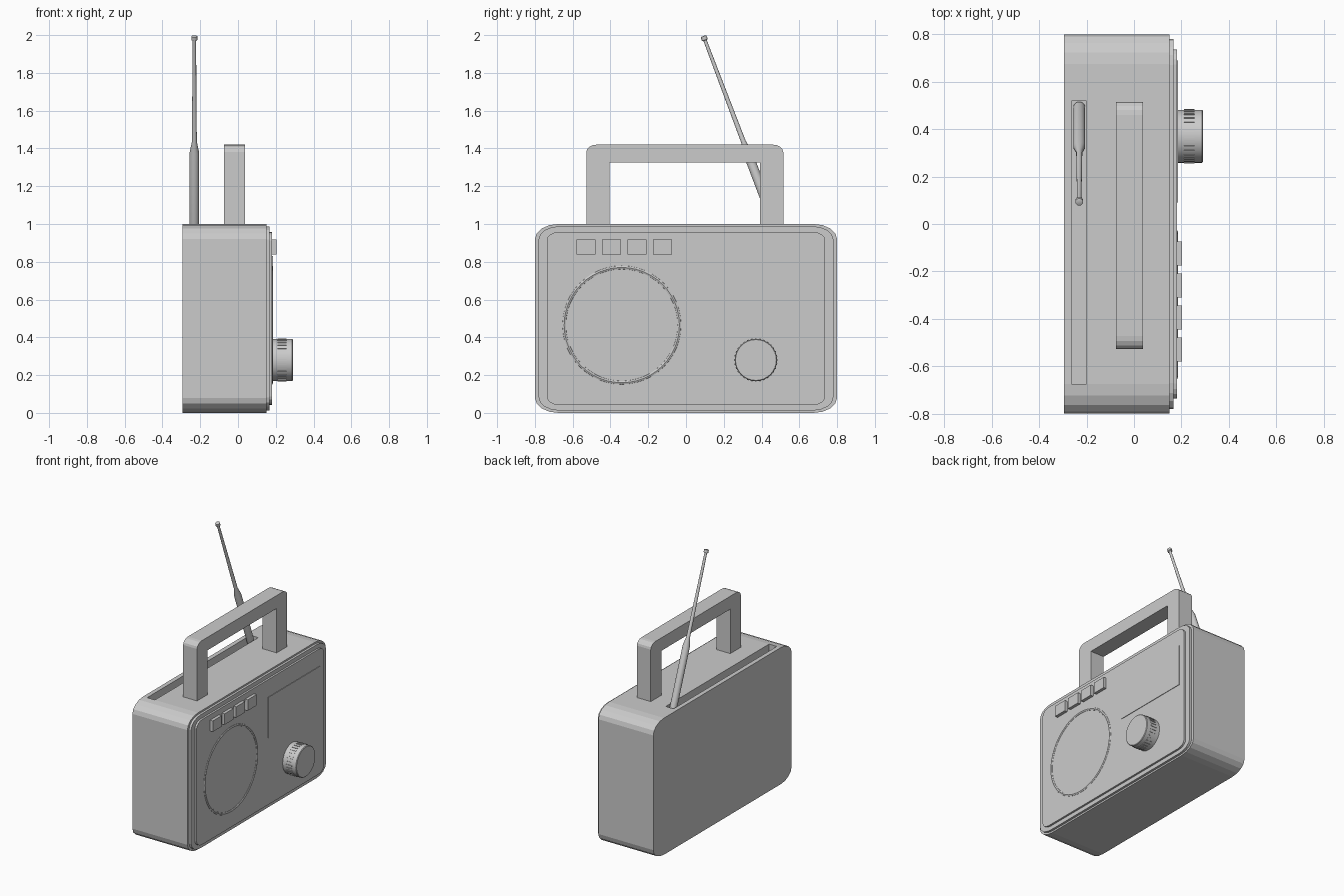
import bpy, bmesh
from math import pi, cos, sin
from mathutils import Vector, Matrix

if "Cube" in bpy.data.objects:
    bpy.data.objects.remove(bpy.data.objects["Cube"])


def finish(name, bm, smooth=False):
    bmesh.ops.recalc_face_normals(bm, faces=bm.faces)
    mesh = bpy.data.meshes.new(name)
    bm.to_mesh(mesh)
    bm.free()
    obj = bpy.data.objects.new(name, mesh)
    bpy.context.collection.objects.link(obj)
    bpy.ops.object.select_all(action='DESELECT')
    bpy.context.view_layer.objects.active = obj
    obj.select_set(True)
    if smooth:
        bpy.ops.object.shade_smooth_by_angle(angle=0.6)
    return obj


def corner(cy, cz, ry, rz, start, n=4):
    """Quarter ellipse of points in the YZ plane."""
    return [(cy + ry * cos(start + pi / 2 * i / n), cz + rz * sin(start + pi / 2 * i / n))
            for i in range(n + 1)]


def rounded(y0, y1, z0, z1, ry, rz):
    return (corner(y1 - ry, z1 - rz, ry, rz, 0) + corner(y0 + ry, z1 - rz, ry, rz, pi / 2)
            + corner(y0 + ry, z0 + rz, ry, rz, pi) + corner(y1 - ry, z0 + rz, ry, rz, 1.5 * pi))


def prism(name, x0, x1, profile):
    """Extrude a YZ profile along X."""
    bm = bmesh.new()
    face = bm.faces.new([bm.verts.new((x0, y, z)) for y, z in profile])
    ext = bmesh.ops.extrude_face_region(bm, geom=[face])['geom']
    bmesh.ops.translate(bm, vec=(x1 - x0, 0, 0),
                        verts=[v for v in ext if isinstance(v, bmesh.types.BMVert)])
    return finish(name, bm)


def box(name, x0, x1, y0, y1, z0, z1):
    return prism(name, x0, x1, [(y0, z0), (y1, z0), (y1, z1), (y0, z1)])


def lathe(name, origin, axis, profile, n):
    """Revolve (radius, height) points about an axis and cap both ends."""
    rot = Vector((0, 0, 1)).rotation_difference(Vector(axis)).to_matrix().to_4x4()
    bm = bmesh.new()
    rings = [[bm.verts.new((r * cos(2 * pi * i / n), r * sin(2 * pi * i / n), h)) for i in range(n)]
             for r, h in profile]
    for a, b in zip(rings, rings[1:]):
        for i in range(n):
            bm.faces.new((a[i], a[(i + 1) % n], b[(i + 1) % n], b[i]))
    bm.faces.new(rings[0])
    bm.faces.new(rings[-1])
    bm.transform(Matrix.Translation(origin) @ rot)
    return finish(name, bm, True)


# Case with a slot for the folded antenna
case = prism("case", -0.295, 0.15, rounded(-0.8, 0.8, 0, 1, 0.125, 0.08))
cutter = box("slot_cutter", -0.263, -0.2, -0.675, 0.52, 0.93, 1.1)
cutter.hide_render = True
mod = case.modifiers.new("slot", 'BOOLEAN')
mod.operation, mod.solver, mod.object = 'DIFFERENCE', 'EXACT', cutter
bpy.context.view_layer.objects.active = case
bpy.ops.object.modifier_apply(modifier="slot")
bpy.data.objects.remove(cutter)

# Stepped front panel
prism("panel_step", 0.15, 0.167, rounded(-0.78, 0.78, 0.012, 0.988, 0.11, 0.07))
prism("front_panel", 0.167, 0.181, rounded(-0.737, 0.737, 0.042, 0.958, 0.065, 0.045))

# Speaker ring and tuning display
bpy.ops.mesh.primitive_torus_add(major_segments=48, minor_segments=8, major_radius=0.305,
                                 minor_radius=0.012, location=(0.174, -0.34, 0.465),
                                 rotation=(0, pi / 2, 0))
ring = bpy.context.object
ring.name = "speaker_ring"
bpy.ops.object.shade_smooth_by_angle(angle=0.6)
box("tuning_display", 0.178, 0.185, 0.09, 0.69, 0.53, 0.83)

# Row of push buttons
for i in range(4):
    y = -0.53 + 0.135 * i
    box(f"button_{i + 1}", 0.178, 0.203, y - 0.051, y + 0.051, 0.838, 0.918)

# Tuning knob with grip ridges
lathe("tuning_knob", (0.175, 0.37, 0.28), (1, 0, 0),
      [(0.112, 0), (0.112, 0.112), (0.108, 0.116)], 32)
for i in range(32):
    bm = bmesh.new()
    bmesh.ops.create_cube(bm, size=1)
    bm.transform(Matrix.Translation((0.233, 0.37, 0.28)) @ Matrix.Rotation(2 * pi * i / 32, 4, 'X')
                 @ Matrix.Translation((0, 0, 0.11)) @ Matrix.Diagonal((0.046, 0.008, 0.01, 1)))
    finish(f"knob_ridge_{i + 1}", bm)

# Carrying handle
arch = ([(0.515, 0.99)] + corner(0.46, 1.38, 0.055, 0.04, 0) + corner(-0.473, 1.38, 0.055, 0.04, pi / 2)
        + [(-0.528, 0.99), (-0.405, 0.99), (-0.405, 1.325), (0.393, 1.325), (0.393, 0.99)])
prism("handle", -0.075, 0.038, arch)

# Telescopic antenna leaning out of the slot
base, tip = Vector((-0.231, 0.492, 0.94)), Vector((-0.231, 0.092, 1.995))
length = (tip - base).length
lathe("antenna", base, tip - base,
      [(0.018, -0.01), (0.025, 0), (0.025, 0.47), (0.013, 0.53), (0.009, length - 0.025),
       (0.016, length - 0.022), (0.016, length - 0.002), (0.012, length)], 16)
